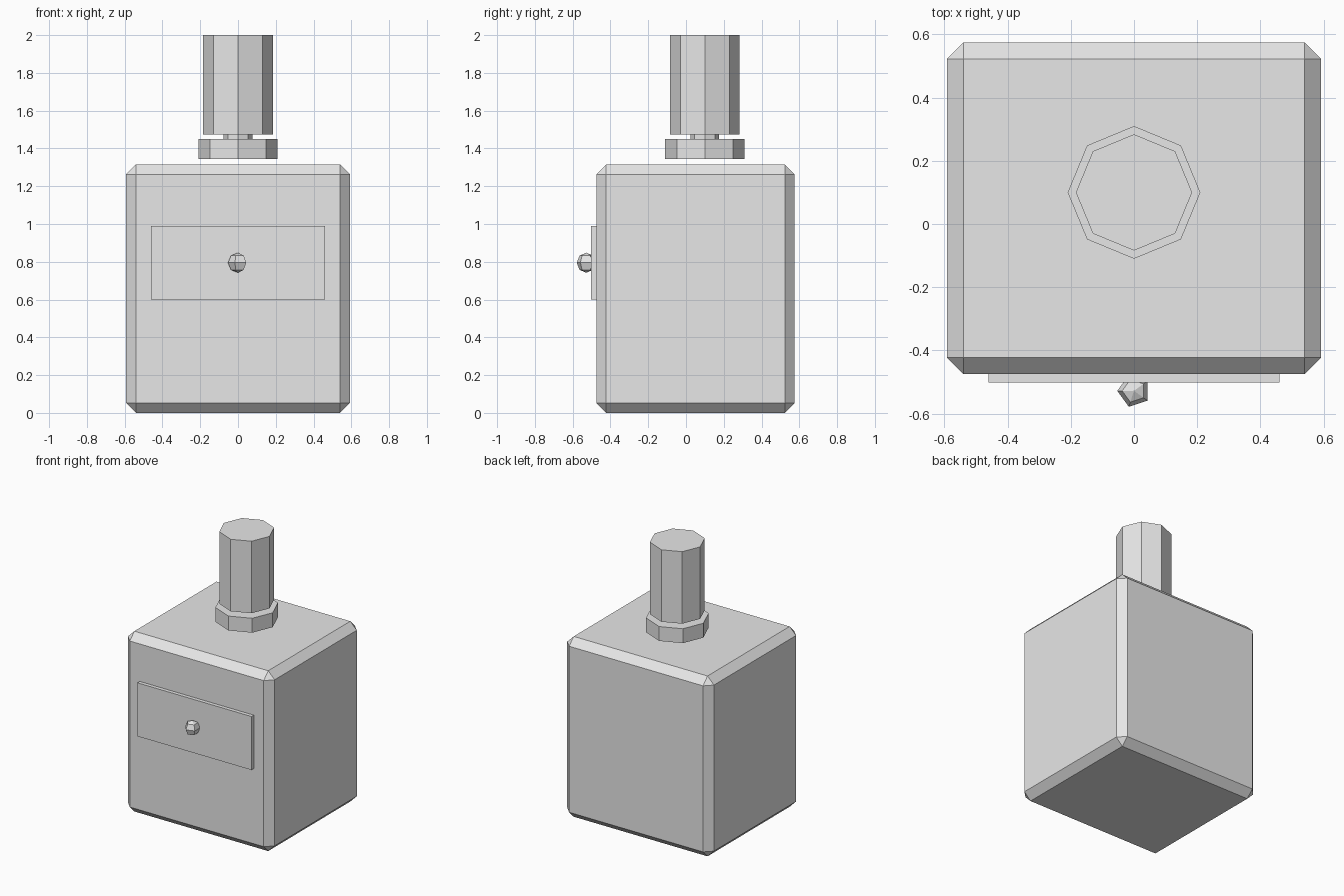
import bpy, math

cube = bpy.data.objects.get("Cube")
if cube:
    bpy.data.objects.remove(cube, do_unlink=True)

GREY = (0.8, 0.8, 0.8, 1)
grey = bpy.data.materials.new("light grey")
grey.use_nodes = True
grey.diffuse_color = GREY
grey.node_tree.nodes["Principled BSDF"].inputs["Base Color"].default_value = GREY


def finish(name):
    ob = bpy.context.object
    ob.name = name
    ob.data.materials.append(grey)
    return ob


def box(name, low, high):
    bpy.ops.mesh.primitive_cube_add(
        size=1, location=[(a + b) / 2 for a, b in zip(low, high)])
    ob = finish(name)
    ob.scale = [b - a for a, b in zip(low, high)]
    bpy.ops.object.transform_apply(location=False, rotation=False, scale=True)
    return ob


def octagon(name, radius, bottom, top):
    bpy.ops.mesh.primitive_cylinder_add(
        vertices=8, radius=radius, depth=top - bottom,
        location=(0, 0.1, (bottom + top) / 2))
    return finish(name)


# Cabinet body with chamfered edges
body = box("cabinet_body", (-0.592, -0.475, 0), (0.592, 0.575, 1.315))
bevel = body.modifiers.new("chamfer", "BEVEL")
bevel.width = 0.052
bevel.segments = 1

# Drawer front and its faceted knob
box("drawer_front", (-0.46, -0.502, 0.6), (0.46, -0.46, 0.99))
bpy.ops.mesh.primitive_uv_sphere_add(
    segments=5, ring_count=4, radius=0.053,
    location=(0, -0.528, 0.795), rotation=(0, 0, math.pi / 2))
finish("drawer_knob")

# Lamp standing above the cabinet
octagon("lamp_base", 0.21, 1.345, 1.45)
octagon("lamp_neck", 0.076, 1.44, 1.485)
octagon("lamp_shade", 0.184, 1.475, 2.0)
